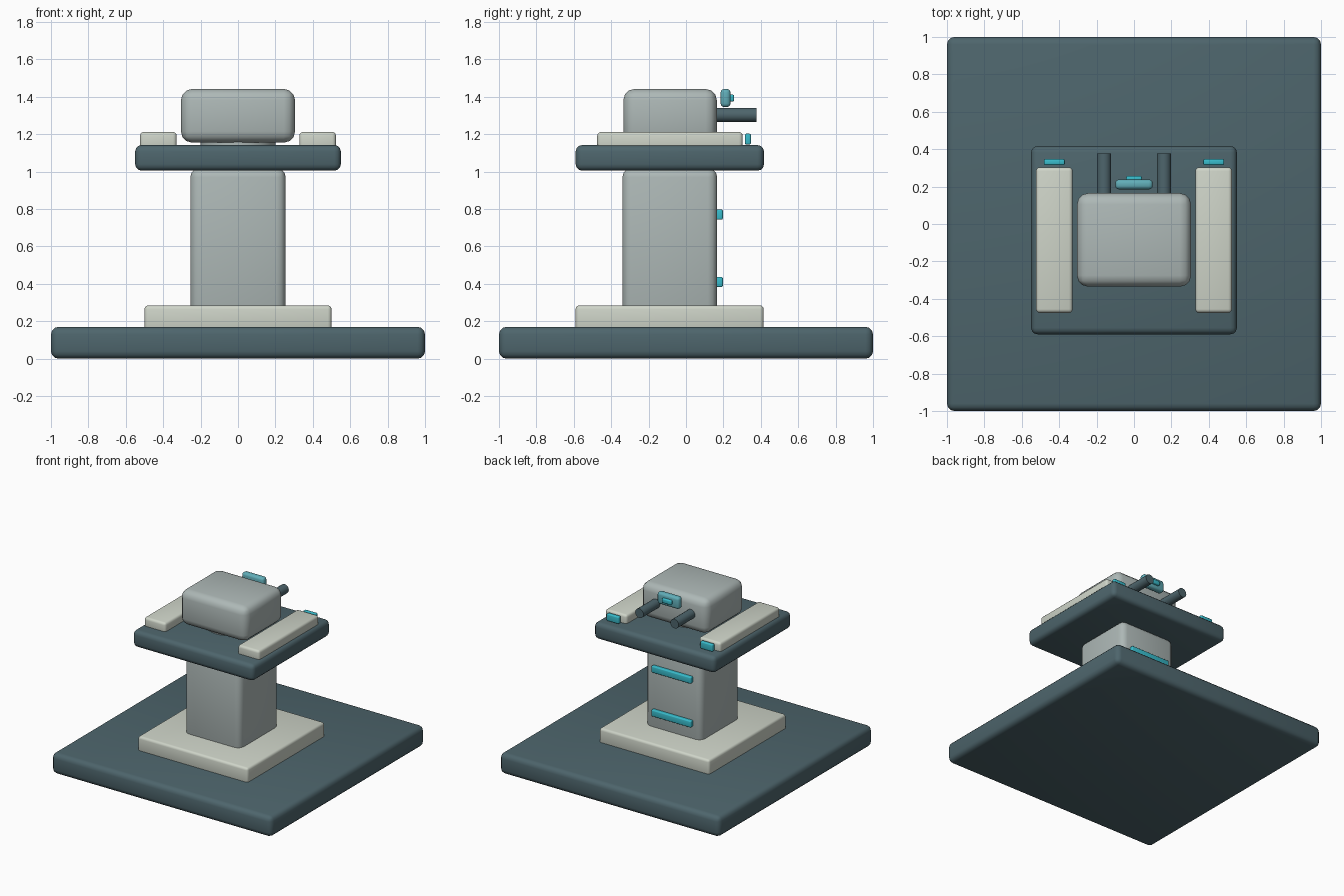
import bpy, math

if "Cube" in bpy.data.objects:
    bpy.data.objects.remove(bpy.data.objects["Cube"])


def material(name, rgb):
    m = bpy.data.materials.new(name)
    m.diffuse_color = (*rgb, 1)
    m.use_nodes = True
    m.node_tree.nodes["Principled BSDF"].inputs["Base Color"].default_value = m.diffuse_color
    return m


DARK = material("dark_slate", (0.075, 0.13, 0.15))
GREY = material("body_grey", (0.42, 0.48, 0.47))
PALE = material("pale_panel", (0.62, 0.66, 0.58))
CYAN = material("cyan_light", (0.04, 0.5, 0.6))
LENS = material("sensor_teal", (0.12, 0.42, 0.48))


def finish(name, mat):
    ob = bpy.context.object
    ob.name = name
    ob.data.materials.append(mat)
    bpy.ops.object.shade_smooth_by_angle(angle=math.radians(35))
    return ob


def block(name, mat, x, y, z, bevel):
    """Rounded box from (min, max) ranges."""
    bpy.ops.mesh.primitive_cube_add(
        size=1, location=[(a + b) / 2 for a, b in (x, y, z)])
    ob = bpy.context.object
    ob.scale = [b - a for a, b in (x, y, z)]
    bpy.ops.object.transform_apply(location=False, rotation=False, scale=True)
    mod = ob.modifiers.new("round", "BEVEL")
    mod.width, mod.segments = bevel, 3
    bpy.ops.object.modifier_apply(modifier="round")
    return finish(name, mat)


def cylinder(name, mat, radius, depth, loc, rot=(0, 0, 0), sides=24):
    bpy.ops.mesh.primitive_cylinder_add(
        vertices=sides, radius=radius, depth=depth, location=loc, rotation=rot)
    return finish(name, mat)


# Base, plinth, column and platform
block("base_slab", DARK, (-1, 1), (-1, 1), (0, 0.17), 0.04)
block("plinth", PALE, (-0.5, 0.5), (-0.59, 0.415), (0.15, 0.285), 0.02)
block("column", GREY, (-0.255, 0.255), (-0.34, 0.167), (0.22, 1.02), 0.05)
block("platform", DARK, (-0.55, 0.55), (-0.59, 0.417), (1.005, 1.142), 0.035)

# Light strips on the back of the column
for i, z in enumerate((0.41, 0.77)):
    block(f"column_light_{i + 1}", CYAN, (-0.18, 0.18), (0.162, 0.197),
          (z - 0.027, z + 0.027), 0.008)

# Turret neck and head
cylinder("neck", GREY, 0.2, 0.1, (0, -0.085, 1.15), sides=32)
block("turret_head", GREY, (-0.305, 0.305), (-0.335, 0.165), (1.155, 1.442), 0.06)

# Sensor with its lens
block("sensor", LENS, (-0.1, 0.1), (0.185, 0.238), (1.345, 1.442), 0.02)
block("sensor_lens", CYAN, (-0.042, 0.042), (0.225, 0.257), (1.375, 1.412), 0.008)

# Paired rails, rail lights and barrels
for side, s in (("left", -1), ("right", 1)):
    def span(a, b):
        return tuple(sorted((s * a, s * b)))
    block(f"{side}_rail", PALE, span(0.328, 0.524), (-0.475, 0.303), (1.11, 1.212), 0.02)
    block(f"{side}_rail_light", CYAN, span(0.37, 0.482), (0.315, 0.347),
          (1.145, 1.203), 0.008)
    cylinder(f"{side}_barrel", DARK, 0.038, 0.28, (s * 0.16, 0.237, 1.303),
             (math.pi / 2, 0, 0), 16)
